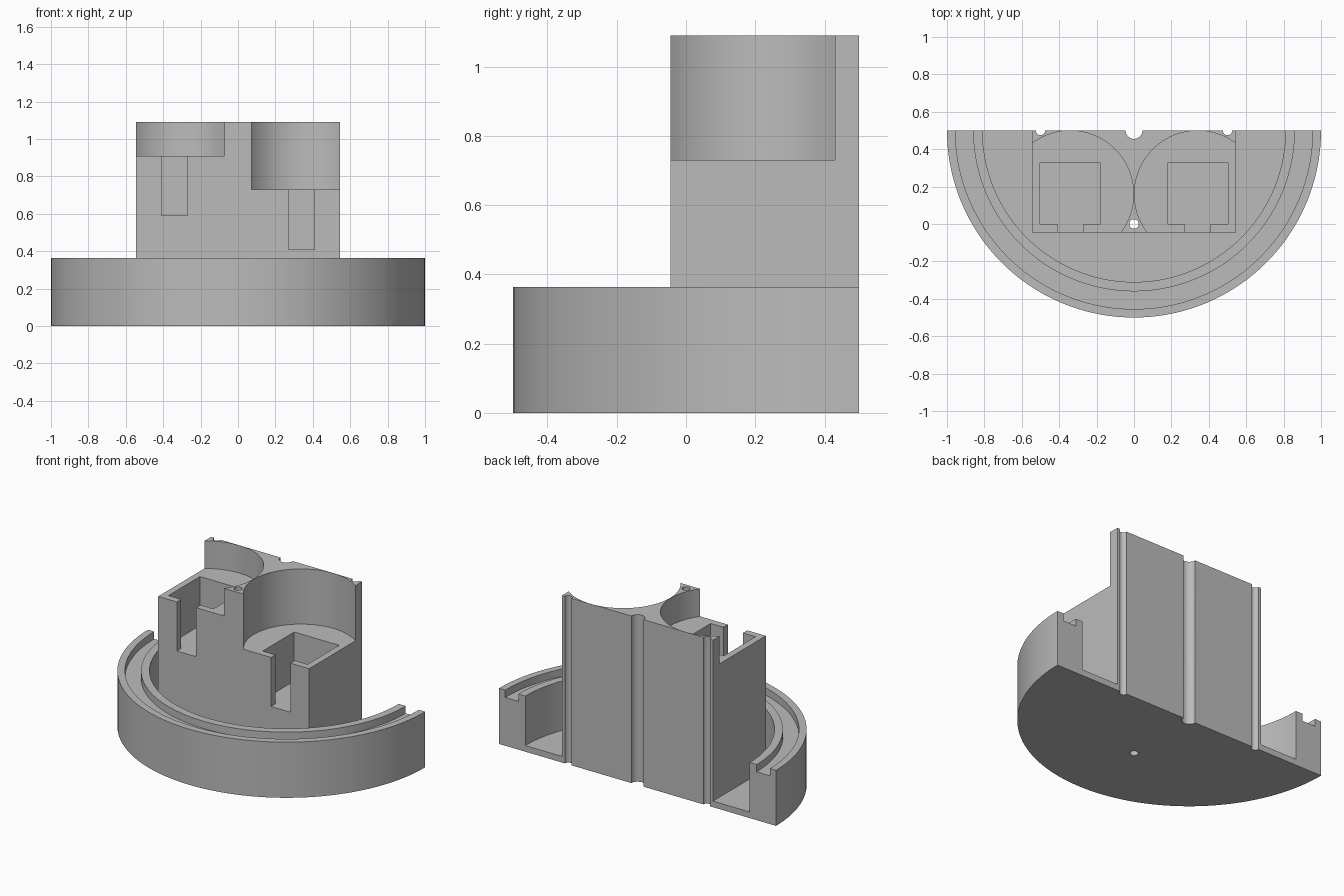
import bpy, bmesh, math
from mathutils import Matrix, Vector

cube = bpy.data.objects.get("Cube")
if cube:
    bpy.data.objects.remove(cube)

grey = bpy.data.materials.new("plain grey")
grey.use_nodes = True
colour = (0.5, 0.5, 0.5, 1)
grey.diffuse_color = colour
grey.node_tree.nodes["Principled BSDF"].inputs["Base Color"].default_value = colour

BACK, FRONT, TOP = 0.5, -0.045, 1.09


def make(name, bm):
    bmesh.ops.recalc_face_normals(bm, faces=bm.faces)
    mesh = bpy.data.meshes.new(name)
    bm.to_mesh(mesh)
    bm.free()
    mesh.materials.append(grey)
    ob = bpy.data.objects.new(name, mesh)
    bpy.context.collection.objects.link(ob)
    return ob


def box(name, x0, x1, y0, y1, z0, z1):
    bm = bmesh.new()
    bmesh.ops.create_cube(bm, size=1)
    bmesh.ops.scale(bm, vec=(x1 - x0, y1 - y0, z1 - z0), verts=bm.verts)
    bmesh.ops.translate(bm, vec=((x0 + x1) / 2, (y0 + y1) / 2, (z0 + z1) / 2), verts=bm.verts)
    return make(name, bm)


def cylinder(name, x, y, r, z0, z1, sides):
    bm = bmesh.new()
    bmesh.ops.create_cone(bm, cap_ends=True, segments=sides, radius1=r, radius2=r, depth=z1 - z0,
                          matrix=Matrix.Translation((x, y, (z0 + z1) / 2)))
    return make(name, bm)


def combine(target, tool, operation="DIFFERENCE"):
    tool.hide_render = True
    mod = target.modifiers.new("combine", "BOOLEAN")
    mod.operation, mod.solver, mod.object = operation, "EXACT", tool
    bpy.context.view_layer.objects.active = target
    bpy.ops.object.modifier_apply(modifier=mod.name)
    bpy.data.objects.remove(tool)


# Half-round tray with a grooved rim: half a turn of a profile, closed at the back
profile = [(0, 0), (1, 0), (1, 0.363), (0.955, 0.363), (0.955, 0.315), (0.86, 0.315),
           (0.86, 0.363), (0.81, 0.363), (0.81, 0.04), (0, 0.04)]
bm = bmesh.new()
verts = [bm.verts.new((r, BACK, z)) for r, z in profile]
edges = [bm.edges.new(pair) for pair in zip(verts, verts[1:])]
bmesh.ops.spin(bm, geom=verts + edges, cent=(0, BACK, 0), axis=(0, 0, 1),
               angle=-math.pi, steps=72, use_duplicate=False)
bmesh.ops.remove_doubles(bm, verts=bm.verts, dist=0.0001)
bmesh.ops.edgeloop_fill(bm, edges=[e for e in bm.edges if e.is_boundary])
body = make("half_round_holder", bm)

# Central tower
tower = box("tower", -0.545, 0.545, FRONT, BACK, 0.02, TOP)
combine(body, tower, "UNION")

# Round seat, square pocket and front slot on each side, at two heights
for side, seat in ((-1, 0.91), (1, 0.73)):
    combine(body, cylinder("seat_cutter", side * 0.341, 0.16, 0.339, seat, TOP + 0.1, 96))
    x = side * 0.34
    combine(body, box("pocket_cutter", x - 0.162, x + 0.162, 0, 0.325, seat - 0.32, seat + 0.05))
    combine(body, box("slot_cutter", x - 0.07, x + 0.07, FRONT - 0.1, 0.05, seat - 0.32, seat + 0.05))

# Upright channels in the back and the hole through the middle
for x, y, r in ((0, BACK, 0.045), (-0.5, BACK, 0.025), (0.5, BACK, 0.025), (0, 0, 0.025)):
    combine(body, cylinder("channel_cutter", x, y, r, -0.1, TOP + 0.1, 32))

bpy.ops.object.select_all(action="DESELECT")
body.select_set(True)
bpy.context.view_layer.objects.active = body
bpy.ops.object.shade_smooth_by_angle(angle=math.radians(30))
